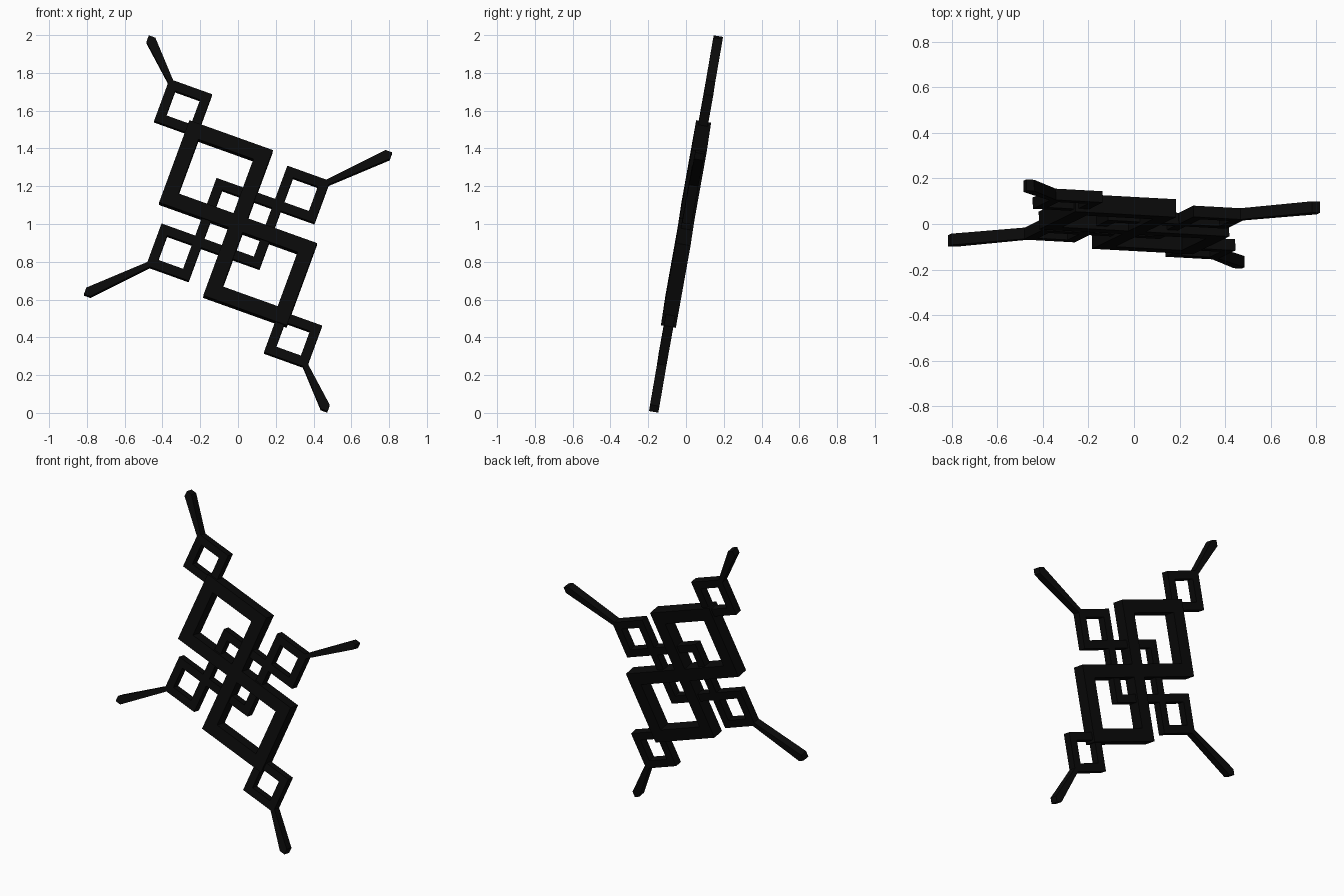
import bpy
import bmesh
from math import radians
from mathutils import Matrix

cube = bpy.data.objects.get("Cube")
if cube:
    bpy.data.objects.remove(cube, do_unlink=True)

# Single near-black colour
BLACK = (0.003, 0.003, 0.003, 1.0)
black = bpy.data.materials.new("matte_black")
black.use_nodes = True
black.diffuse_color = BLACK
black.node_tree.nodes["Principled BSDF"].inputs["Base Color"].default_value = BLACK

# The flat ornament is designed upright, then leaned and rolled into place
POSE = (Matrix.Translation((0, 0, 1))
        @ Matrix.Rotation(radians(0.5), 4, 'Z')
        @ Matrix.Rotation(radians(-10), 4, 'X')
        @ Matrix.Rotation(radians(20), 4, 'Y'))


def finish(name, bm, depth):
    """Give flat faces a thickness along y, pose them and make the object."""
    result = bmesh.ops.extrude_face_region(bm, geom=bm.faces[:])
    moved = [g for g in result["geom"] if isinstance(g, bmesh.types.BMVert)]
    bmesh.ops.translate(bm, verts=moved, vec=(0, depth, 0))
    bmesh.ops.translate(bm, verts=bm.verts, vec=(0, -depth / 2, 0))
    bmesh.ops.recalc_face_normals(bm, faces=bm.faces)
    bm.transform(POSE)
    mesh = bpy.data.meshes.new(name)
    bm.to_mesh(mesh)
    bm.free()
    mesh.materials.append(black)
    obj = bpy.data.objects.new(name, mesh)
    bpy.context.collection.objects.link(obj)


def square_frame(name, cx, cz, side, bar, depth):
    """Open square of bars; side is measured along the bar centre line."""
    bm = bmesh.new()
    corners = [(-1, -1), (1, -1), (1, 1), (-1, 1)]
    outer, inner = [
        [bm.verts.new((cx + sx * r, 0, cz + sz * r)) for sx, sz in corners]
        for r in ((side + bar) / 2, (side - bar) / 2)]
    for i in range(4):
        j = (i + 1) % 4
        bm.faces.new((outer[i], outer[j], inner[j], inner[i]))
    finish(name, bm, depth)


def pointed_arm(name, sx, sz, start, tip, width, depth):
    """Diagonal bar from (start, start) to a right-angled point at (tip, tip)."""
    bm = bmesh.new()
    w = width / 2 ** 0.5
    outline = [(start, start - w / 2), (tip, tip - w), (tip, tip),
               (tip - w, tip), (start - w / 2, start)]
    bm.faces.new([bm.verts.new((sx * x, 0, sz * z)) for x, z in outline])
    finish(name, bm, depth)


BIG, BIG_BAR = 0.39, 0.08
SMALL, THIN_BAR = 0.19, 0.05
MIDDLE = 0.165   # half side of the centre frame

# Centre frame
square_frame("centre_frame", 0, 0, 2 * MIDDLE, THIN_BAR, THIN_BAR)

# Two big frames meeting at the centre, each with a small frame and an arm
for end, s in (("upper", 1), ("lower", -1)):
    mid = BIG / 2
    square_frame(end + "_big_frame", -s * mid, s * mid, BIG, BIG_BAR, BIG_BAR)
    mid = BIG + SMALL / 2
    square_frame(end + "_small_frame", -s * mid, s * mid, SMALL, THIN_BAR, THIN_BAR)
    pointed_arm(end + "_arm", -s, s, BIG + SMALL, 0.788, 0.052, THIN_BAR)

# Side frames and arms
for side, s in (("left", 1), ("right", -1)):
    mid = MIDDLE + SMALL / 2
    square_frame(side + "_small_frame", s * mid, s * mid, SMALL, THIN_BAR, THIN_BAR)
    pointed_arm(side + "_arm", s, s, MIDDLE + SMALL, 0.637, 0.052, THIN_BAR)
